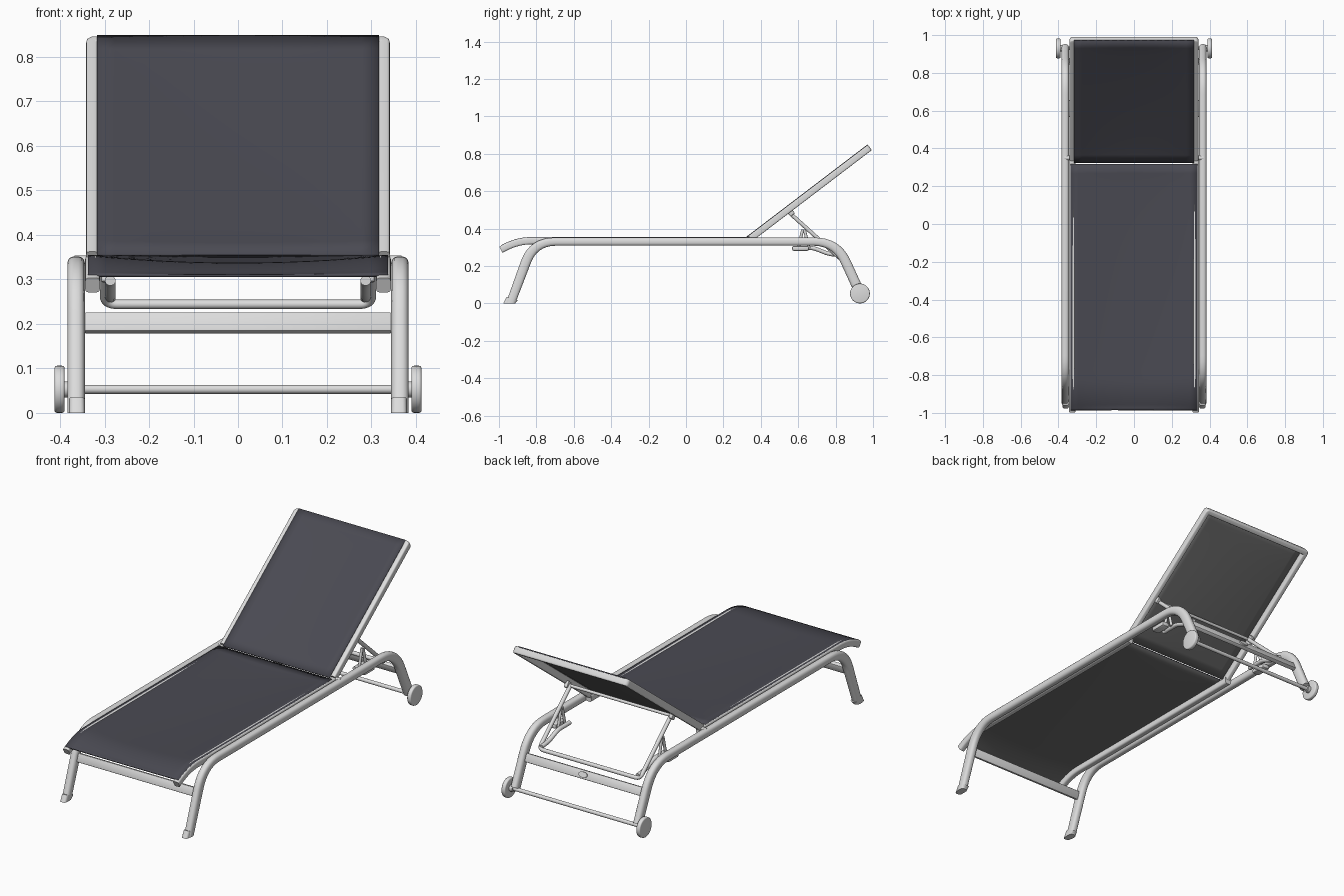
import bpy, bmesh, math
from mathutils import Vector, Matrix

cube = bpy.data.objects.get("Cube")
if cube:
    bpy.data.objects.remove(cube, do_unlink=True)


def material(name, rgb):
    m = bpy.data.materials.new(name)
    m.use_nodes = True
    m.diffuse_color = (*rgb, 1)
    m.node_tree.nodes["Principled BSDF"].inputs["Base Color"].default_value = (*rgb, 1)
    return m


METAL = material("light grey metal", (0.72, 0.72, 0.72))
FABRIC = material("charcoal fabric", (0.068, 0.068, 0.085))
BACKING = material("grey fabric underside", (0.16, 0.16, 0.16))
X = Vector((1, 0, 0))
parts = []


def finish(bm, name, *mats):
    mesh = bpy.data.meshes.new(name)
    bm.to_mesh(mesh)
    bm.free()
    for mat in mats:
        mesh.materials.append(mat)
    ob = bpy.data.objects.new(name, mesh)
    bpy.context.collection.objects.link(ob)
    parts.append(ob)
    return ob


def side_path(x, points):
    return [Vector((x, y, z)) for y, z in points]


def fillet(points, radius, steps=8):
    """Round every inner corner of a path."""
    out = [points[0]]
    for a, b, c in zip(points, points[1:], points[2:]):
        p, q = b + (a - b).normalized() * radius, b + (c - b).normalized() * radius
        for i in range(steps + 1):
            t = i / steps
            out.append(p * (1 - t) ** 2 + b * 2 * t * (1 - t) + q * t * t)
    return out + [points[-1]]


def tangents(path):
    last = len(path) - 1
    return [(path[min(i + 1, last)] - path[max(i - 1, 0)]).normalized() for i in range(last + 1)]


def tube(name, path, axis, width, height, power=1.0, flare=0.0, sides=16):
    """Sweep a rounded section along a flat path; axis is the path's plane normal.
    Flare deepens the section where the path runs steeply."""
    bm = bmesh.new()
    rings = []
    for p, t in zip(path, tangents(path)):
        up, ring = axis.cross(t), []
        depth = height * (1 + flare * abs(t.z))
        for k in range(sides):
            c, s = math.cos(math.tau * (k + .5) / sides), math.sin(math.tau * (k + .5) / sides)
            u = math.copysign(abs(c) ** power, c) * width / 2
            v = math.copysign(abs(s) ** power, s) * depth / 2
            co = p + axis * u + up * v
            co.z = max(co.z, 0)
            ring.append(bm.verts.new(co))
        rings.append(ring)
    for a, b in zip(rings, rings[1:]):
        for k in range(sides):
            n = (k + 1) % sides
            bm.faces.new((a[k], a[n], b[n], b[k]))
    bm.faces.new(rings[0])
    bm.faces.new(rings[-1])
    bmesh.ops.recalc_face_normals(bm, faces=bm.faces)
    return finish(bm, name, METAL)


def sheet(name, path, half_width, lift, sag, columns=16):
    """Fabric stretched across x, hanging slightly in the middle."""
    bm = bmesh.new()
    rows = []
    for i, (p, t) in enumerate(zip(path, tangents(path))):
        hang = sag * math.sqrt(max(0, math.sin(math.pi * i / (len(path) - 1))))
        row = []
        for k in range(columns + 1):
            s = 2 * k / columns - 1
            row.append(bm.verts.new(p + X * s * half_width + X.cross(t) * (lift - hang * (1 - s * s))))
        rows.append(row)
    for a, b in zip(rows, rows[1:]):
        for k in range(columns):
            bm.faces.new((a[k], a[k + 1], b[k + 1], b[k]))
    ob = finish(bm, name, FABRIC, BACKING)
    mod = ob.modifiers.new("thickness", "SOLIDIFY")
    mod.thickness, mod.offset, mod.material_offset = 0.006, 0, 1


def resample(path, step=0.05):
    out = [path[0]]
    for a, b in zip(path, path[1:]):
        n = max(1, round((b - a).length / step))
        out += [a.lerp(b, i / n) for i in range(1, n + 1)]
    return out


def box(name, center, size, tilt=0.0, bevel=0.004):
    bm = bmesh.new()
    bmesh.ops.create_cube(bm, size=1, matrix=Matrix.Translation(center)
                          @ Matrix.Rotation(tilt, 4, "X") @ Matrix.Diagonal((*size, 1)))
    bmesh.ops.bevel(bm, geom=bm.edges[:], offset=bevel, segments=2, affect="EDGES", profile=0.5)
    return finish(bm, name, METAL)


def disc(name, center, radius, width, bevel=0.0):
    bm = bmesh.new()
    bmesh.ops.create_cone(bm, cap_ends=True, segments=32, radius1=radius, radius2=radius, depth=width,
                          matrix=Matrix.Translation(center) @ Matrix.Rotation(math.pi / 2, 4, "Y"))
    if bevel:
        rims = [e for e in bm.edges if any(len(f.verts) > 4 for f in e.link_faces)]
        bmesh.ops.bevel(bm, geom=rims, offset=bevel, segments=3, affect="EDGES", profile=0.5)
    return finish(bm, name, METAL)


# Shared outlines, as (y, z)
legs = [(-0.938, -0.012), (-0.818, 0.33), (0.805, 0.33), (0.928, 0.06)]
seat = [(-0.99, 0.287), (-0.90, 0.335), (0.36, 0.335)]
low, high = Vector((0, 0.345, 0.348)), Vector((0, 0.967, 0.822))
slope = (high - low).normalized()

for side, label in ((1, "left"), (-1, "right")):
    # Outer side tube with both legs, and its foot cap
    tube(label + "_side_frame", fillet(side_path(side * 0.364, legs), 0.12), X, 0.04, 0.044, 0.75, 0.25)
    foot = side_path(side * 0.362, [(-0.947, -0.03), (-0.929, 0.026)])
    tube(label + "_foot", foot, X, 0.036, 0.064, 0.5)
    # Seat rail
    tube(label + "_seat_rail", fillet(side_path(side * 0.327, seat), 0.08), X, 0.034, 0.038, 0.5)
    disc(label + "_hinge_pin", (side * 0.342, 0.35, 0.342), 0.012, 0.05)
    # Wheel and hub
    disc(label + "_wheel", (side * 0.401, 0.93, 0.053), 0.053, 0.023, 0.006)
    disc(label + "_hub", (side * 0.382, 0.93, 0.053), 0.018, 0.02)
    # Backrest adjuster: bracket, guide tube and props
    box(label + "_adjuster_bracket", (side * 0.335, 0.612, 0.294), (0.045, 0.09, 0.026), bevel=0.009)
    guide = side_path(side * 0.287, [(0.58, 0.297), (0.68, 0.297), (0.76, 0.265), (0.82, 0.258)])
    tube(label + "_adjuster_guide", fillet(guide, 0.025), X, 0.024, 0.022)
    for y, lean in ((0.612, 0.012), (0.645, -0.012)):
        prop = side_path(side * 0.3, [(y - lean, 0.295), (y + lean, 0.395)])
        tube(label + "_prop", prop, X, 0.014, 0.016)
    # Lugs joining the prop frame to the backrest
    box(label + "_backrest_lug", (side * 0.312, 0.56, 0.487), (0.02, 0.03, 0.035), 0.65)

# Seat fabric, stopping short of the rail tips
seat_line = [(-0.978, 0.2935), seat[1], (0.318, seat[-1][1])]
sheet("seat_fabric", resample(fillet(side_path(0, seat_line), 0.078)), 0.337, 0.017, 0.02)

# Backrest: U-shaped frame, with the fabric running over its top bar
end = high + slope * 0.007
U = [low - X * 0.328, end - X * 0.328, end + X * 0.328, low + X * 0.328]
tube("backrest_frame", fillet(U, 0.004, 3), X.cross(slope), 0.036, 0.027, 0.4)
sheet("backrest_fabric", resample([low - slope * 0.012, end + slope * 0.012]), 0.317, 0.017, 0.012)

# Swinging U-shaped prop frame under the backrest, with its pivot rod
top, base = Vector((0, 0.555, 0.483)), Vector((0, 0.82, 0.244))
prop_line = [top - X * 0.3, base - X * 0.3, base + X * 0.3, top + X * 0.3]
tube("prop_frame", fillet(prop_line, 0.028), X.cross((base - top).normalized()), 0.021, 0.021)
disc("prop_pivot_rod", top, 0.008, 0.63)

# Cross beams between the legs, wheel axle and blank oval plate
box("front_beam", (0, -0.862, 0.202), (0.69, 0.022, 0.045), -0.34)
box("rear_beam", (0, 0.862, 0.202), (0.69, 0.022, 0.045), 0.43)
disc("wheel_axle", (0, 0.93, 0.053), 0.01, 0.78)
bm = bmesh.new()
bmesh.ops.create_cone(bm, cap_ends=True, segments=24, radius1=1, radius2=1, depth=1,
                      matrix=Matrix.Translation((0, 0.875, 0.207)) @ Matrix.Rotation(0.43, 4, "X")
                      @ Matrix.Diagonal((0.026, 0.008, 0.014, 1)) @ Matrix.Rotation(math.pi / 2, 4, "X"))
finish(bm, "beam_plate", METAL)

# Smooth shading with sharp edges kept
bpy.ops.object.select_all(action="DESELECT")
for ob in parts:
    ob.select_set(True)
bpy.context.view_layer.objects.active = parts[0]
bpy.ops.object.shade_smooth_by_angle(angle=math.radians(40))
